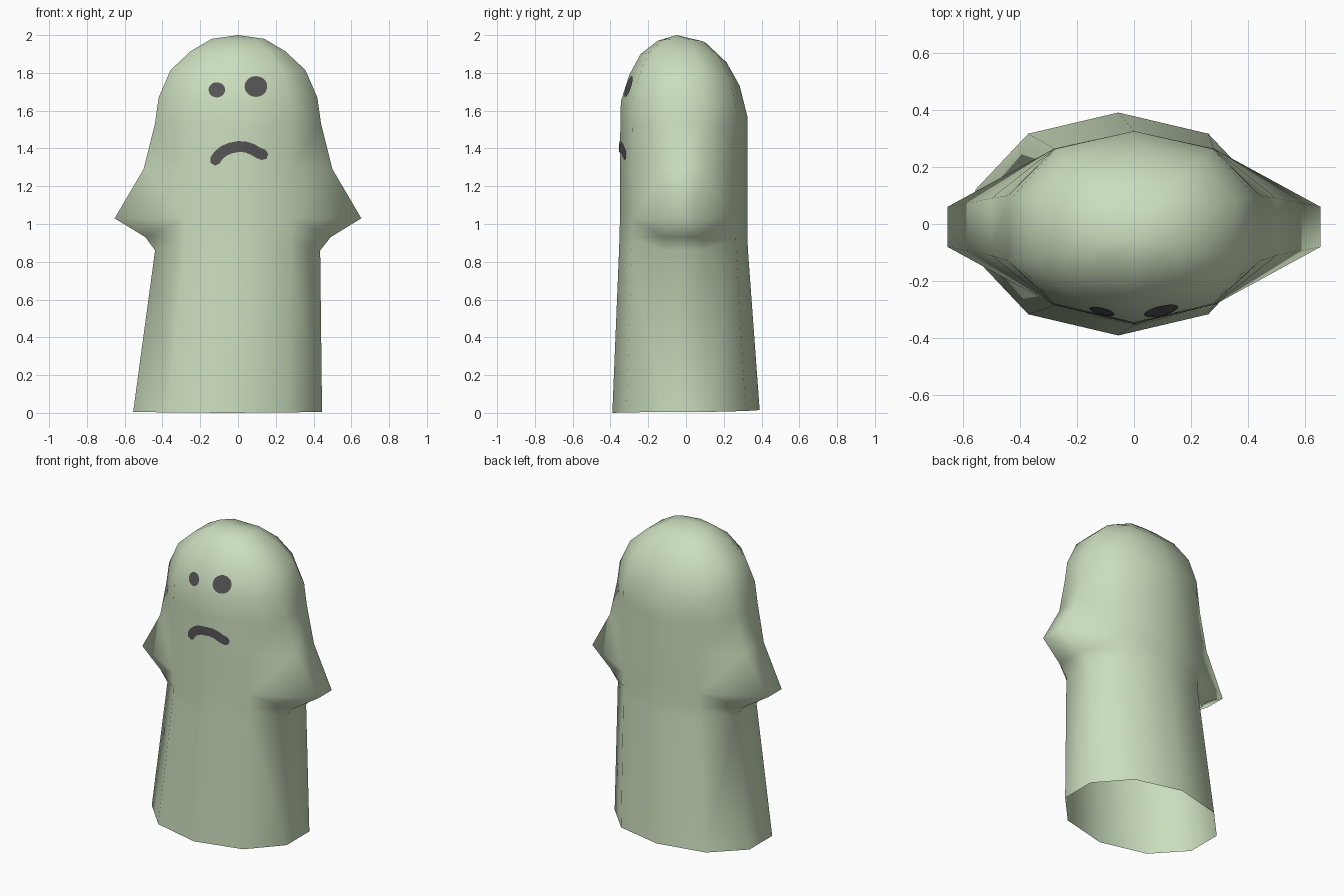
import bpy, bmesh, math
from mathutils import Vector
from mathutils.bvhtree import BVHTree

if "Cube" in bpy.data.objects:
    bpy.data.objects.remove(bpy.data.objects["Cube"])


def material(name, rgb):
    m = bpy.data.materials.new(name)
    m.diffuse_color = (*rgb, 1)
    m.use_nodes = True
    m.node_tree.nodes["Principled BSDF"].inputs["Base Color"].default_value = m.diffuse_color
    return m


GREEN = material("pale_green", (0.60, 0.725, 0.51))
DARK = material("charcoal", (0.09, 0.09, 0.09))


def add_object(name, bm, mat):
    mesh = bpy.data.meshes.new(name)
    bm.to_mesh(mesh)
    mesh.materials.append(mat)
    for p in mesh.polygons:
        p.use_smooth = True
    ob = bpy.data.objects.new(name, mesh)
    bpy.context.collection.objects.link(ob)
    return ob


# Ten-sided rings from hem to crown:
# centre x, half width, diagonal x, front y, back y, side y front/back, z front/side/back
RINGS = [
    (-.055, .50, .315, -.390, .390, -.12, .12, .00, .005, .015),   # hem
    (-.002, .437, .28, -.355, .328, -.12, .10, .85, .86, .86),     # waist
    (0, .49, .28, -.352, .325, -.12, .10, .93, .93, .93),          # arm underside
    (0, .653, .28, -.350, .325, -.08, .06, 1.03, 1.03, 1.03),      # arm tips
    (0, .50, .28, -.350, .325, -.11, .09, 1.29, 1.29, 1.29),       # arm tops
    (0, .44, .28, -.348, .325, -.13, .10, 1.50, 1.53, 1.48),       # neck
    (0, .42, .275, -.345, .325, -.13, .10, 1.65, 1.67, 1.57),      # head
    (0, .357, .24, -.300, .285, -.12, .08, 1.79, 1.815, 1.73),
    (0, .25, .17, -.240, .215, -.10, .05, 1.90, 1.915, 1.855),
    (0, .14, .095, -.150, .110, -.08, .01, 1.97, 1.98, 1.955),
]


def ring_points(xc, xs, dx, yf, yb, sf, sb, zf, zs, zb):
    mf, mb = (zf + zs) / 2, (zb + zs) / 2
    k = .81
    right = [(dx, yf * k, mf), (xs, sf, zs), (xs, sb, zs), (dx, yb * k, mb)]
    pts = [(0, yf, zf)] + right + [(0, yb, zb)]
    pts += [(-x, y, z) for x, y, z in reversed(right)]
    return [(x + xc, y, z) for x, y, z in pts]


# Sheet body, open at the hem
bm = bmesh.new()
loops = [[bm.verts.new(p) for p in ring_points(*r)] for r in RINGS]
for a, b in zip(loops, loops[1:]):
    for i in range(10):
        j = (i + 1) % 10
        bm.faces.new((a[i], a[j], b[j], b[i]))
crown = bm.verts.new((0, -.05, 2.0))
for i in range(10):
    bm.faces.new((loops[-1][i], loops[-1][(i + 1) % 10], crown))
bmesh.ops.triangulate(bm, faces=bm.faces[:])
add_object("sheet_body", bm, GREEN)
surface = BVHTree.FromBMesh(bm)


def on_front(x, z):
    """Point just in front of the body surface."""
    hit = surface.ray_cast(Vector((x, -2, z)), Vector((0, 1, 0)))[0]
    return hit + Vector((0, -.005, 0))


# Oval eyes laid on the face
def eye(name, cx, cz, rx, rz):
    e = bmesh.new()
    mid = e.verts.new(on_front(cx, cz))
    prev = None
    n = 20
    for s in (.5, 1):
        loop = [e.verts.new(on_front(cx + s * rx * math.cos(2 * math.pi * i / n),
                                     cz + s * rz * math.sin(2 * math.pi * i / n)))
                for i in range(n)]
        for i in range(n):
            j = (i + 1) % n
            if prev:
                e.faces.new((prev[i], loop[i], loop[j], prev[j]))
            else:
                e.faces.new((mid, loop[i], loop[j]))
        prev = loop
    add_object(name, e, DARK)


eye("left_eye", -.112, 1.71, .044, .040)
eye("right_eye", .095, 1.728, .060, .055)

# Frowning mouth: a curved band with rounded ends
path = [(-.122, 1.335), (-.105, 1.362), (-.075, 1.387), (-.04, 1.402), (0, 1.41),
        (.04, 1.408), (.075, 1.396), (.105, 1.378), (.135, 1.366)]
path = [Vector(p) for p in path]
steps = []
for i, p in enumerate(path):
    t = (path[min(i + 1, len(path) - 1)] - path[max(i - 1, 0)]).normalized()
    steps.append((p, t, .029))
first, last = steps[0], steps[-1]
steps.insert(0, (first[0] - first[1] * .022, first[1], .014))
steps.append((last[0] + last[1] * .022, last[1], .014))
m = bmesh.new()
rows = []
for p, t, w in steps:
    n = Vector((-t.y, t.x))
    rows.append([m.verts.new(on_front(*(p + n * w * s))) for s in (-1, 0, 1)])
for a, b in zip(rows, rows[1:]):
    for i in range(2):
        m.faces.new((a[i], b[i], b[i + 1], a[i + 1]))
add_object("mouth", m, DARK)
